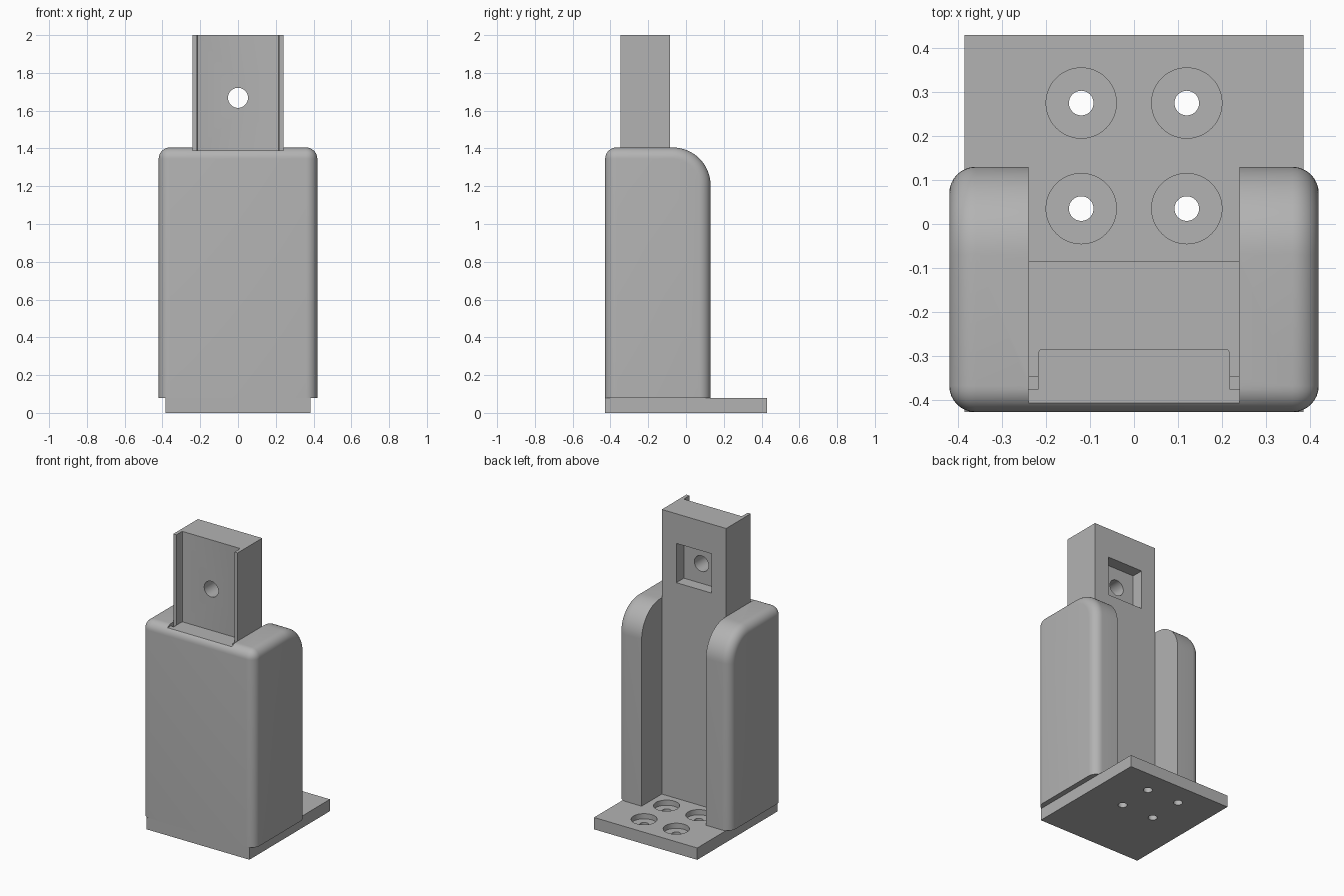
import bpy, bmesh, math
from mathutils import Matrix, Vector

cube = bpy.data.objects.get("Cube")
if cube:
    bpy.data.objects.remove(cube, do_unlink=True)

grey = bpy.data.materials.new("plain grey")
grey.use_nodes = True
COLOUR = (0.45, 0.45, 0.45, 1)
grey.diffuse_color = COLOUR
grey.node_tree.nodes["Principled BSDF"].inputs["Base Color"].default_value = COLOUR


def make(name, bm):
    bmesh.ops.recalc_face_normals(bm, faces=bm.faces)
    mesh = bpy.data.meshes.new(name)
    bm.to_mesh(mesh)
    bm.free()
    mesh.materials.append(grey)
    ob = bpy.data.objects.new(name, mesh)
    bpy.context.collection.objects.link(ob)
    return ob


def box(name, lo, hi):
    lo, hi = Vector(lo), Vector(hi)
    bm = bmesh.new()
    bmesh.ops.create_cube(bm, size=1, matrix=Matrix.Translation((lo + hi) / 2)
                          @ Matrix.Diagonal((*(hi - lo), 1)))
    return make(name, bm)


def cylinder(name, centre, radius, depth, along_y=False):
    bm = bmesh.new()
    turn = Matrix.Rotation(math.pi / 2 if along_y else 0, 4, "X")
    bmesh.ops.create_cone(bm, cap_ends=True, segments=48, radius1=radius, radius2=radius,
                          depth=depth, matrix=Matrix.Translation(centre) @ turn)
    return make(name, bm)


def prism(points, direction):
    bm = bmesh.new()
    face = bm.faces.new([bm.verts.new(p) for p in points])
    new = bmesh.ops.extrude_face_region(bm, geom=[face])["geom"]
    bmesh.ops.translate(bm, vec=direction,
                        verts=[g for g in new if isinstance(g, bmesh.types.BMVert)])
    return bm


def select_only(ob):
    bpy.ops.object.select_all(action="DESELECT")
    ob.select_set(True)
    bpy.context.view_layer.objects.active = ob


def cut(ob, cutter):
    mod = ob.modifiers.new("cut", "BOOLEAN")
    mod.operation, mod.solver, mod.object = "DIFFERENCE", "EXACT", cutter
    select_only(ob)
    bpy.ops.object.modifier_apply(modifier=mod.name)
    bpy.data.objects.remove(cutter, do_unlink=True)


FRONT, BACK, PLATE_TOP = -0.428, 0.13, 0.08
BODY_TOP, SHELF, HALF = 1.405, 1.39, 0.42
POST, POST_BACK, POST_FRONT = 0.24, -0.085, -0.347

# Base plate with four counterbored screw holes
plate = box("base_plate", (-0.385, FRONT, 0), (0.385, 0.43, PLATE_TOP))
for x in (-0.12, 0.12):
    for y in (0.035, 0.275):
        cut(plate, cylinder("bore", (x, y, PLATE_TOP), 0.08, 0.07))
        cut(plate, cylinder("hole", (x, y, 0), 0.028, 0.4))

# Body: side profile with a big rear curve, rounded outer edges
R = 0.2
arc = [(BACK - R + R * math.cos(a), BODY_TOP - R + R * math.sin(a))
       for a in (math.pi / 2 * i / 16 for i in range(17))]
profile = [(FRONT, PLATE_TOP), (BACK, PLATE_TOP)] + arc + [(FRONT, BODY_TOP)]
bm = prism([(-HALF, y, z) for y, z in profile], (2 * HALF, 0, 0))


def rounded(edge):
    a, b = (v.co for v in edge.verts)
    if max(a.z, b.z) < PLATE_TOP + 0.01:
        return False
    on_side = abs(a.x - b.x) < 0.01
    front_top = max(a.y, b.y) < FRONT + 0.01 and min(a.z, b.z) > 1.3
    return on_side or front_top


bmesh.ops.bevel(bm, geom=[e for e in bm.edges if rounded(e)], offset=0.06,
                segments=8, profile=0.5, affect="EDGES", clamp_overlap=True)
body = make("body", bm)

# Rear channel, shelf under the post and small notches ahead of its rails
cut(body, box("channel", (-POST, POST_BACK, 0), (POST, 0.5, 2)))
cut(body, box("shelf", (-POST, -0.6, SHELF), (POST, 0.5, 2)))
for s in (-1, 1):
    xs = sorted((s * 0.217, s * POST))
    cut(body, box("notch", (xs[0], -0.375, 1.35), (xs[1], POST_FRONT, 2)))

# Post: channel section with two thin front rails
right = [(POST, POST_BACK), (POST, POST_FRONT), (0.217, POST_FRONT),
         (0.217, -0.293), (0.214, -0.287), (0.208, -0.285)]
section = right + [(-x, y) for x, y in reversed(right)]
post = make("post", prism([(x, y, SHELF) for x, y in section], (0, 0, 2 - SHELF)))

# Square rear pocket and through hole
cut(post, box("pocket", (-0.132, -0.165, 1.535), (0.132, 0.1, 1.8)))
cut(post, cylinder("bolt_hole", (0, -0.2, 1.668), 0.053, 0.8, along_y=True))

for ob in (plate, body, post):
    select_only(ob)
    bpy.ops.object.shade_smooth_by_angle(angle=math.radians(30))
